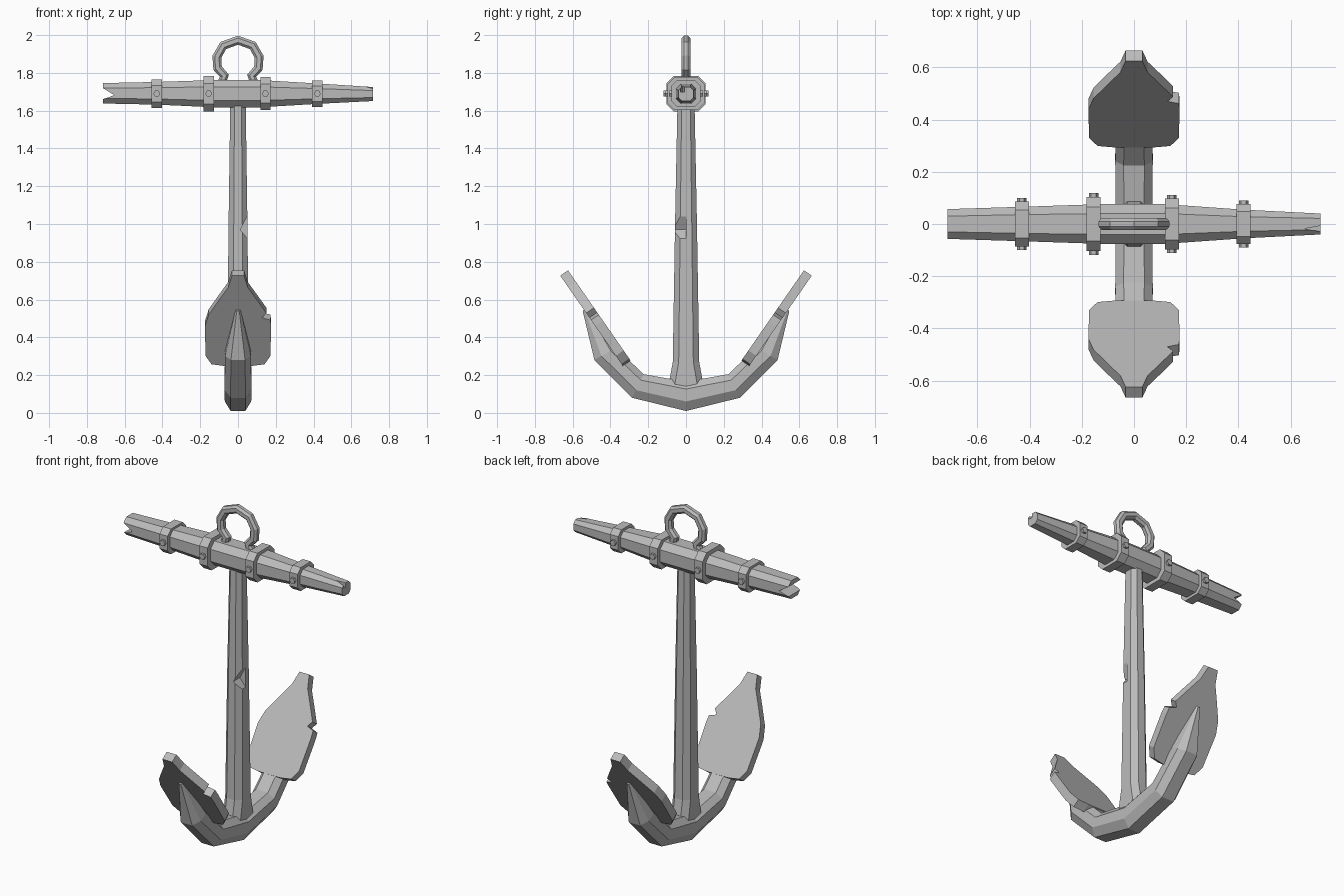
import bpy, bmesh, math
from mathutils import Vector

if "Cube" in bpy.data.objects:
    bpy.data.objects.remove(bpy.data.objects["Cube"])

iron = bpy.data.materials.new("iron grey")
iron.diffuse_color = (0.5, 0.5, 0.5, 1)
iron.use_nodes = True
iron.node_tree.nodes["Principled BSDF"].inputs["Base Color"].default_value = iron.diffuse_color


def finish(name, bm):
    bmesh.ops.recalc_face_normals(bm, faces=bm.faces)
    me = bpy.data.meshes.new(name)
    bm.to_mesh(me)
    bm.free()
    me.materials.append(iron)
    ob = bpy.data.objects.new(name, me)
    bpy.context.collection.objects.link(ob)
    return ob


def octagon(a, b, c=0.42):
    """Chamfered rectangle with half sizes a, b; c is the chamfer fraction."""
    d = c * min(a, b)
    return [(a, b - d), (a - d, b), (d - a, b), (-a, b - d),
            (-a, d - b), (d - a, -b), (a - d, -b), (a, d - b)]


def loft(name, rings, closed=False):
    bm = bmesh.new()
    vs = [[bm.verts.new(p) for p in r] for r in rings]
    n = len(vs[0])
    for i in range(len(vs) if closed else len(vs) - 1):
        r, s = vs[i], vs[(i + 1) % len(vs)]
        for k in range(n):
            bm.faces.new((r[k], r[(k + 1) % n], s[(k + 1) % n], s[k]))
    if not closed:
        bm.faces.new(vs[0])
        bm.faces.new(vs[-1])
    return finish(name, bm)


def cut(ob, name, points, axis, half, offset=0):
    """Remove a triangular prism, extruded along x, y or z."""
    rings = []
    for t in (offset - half, offset + half):
        ring = []
        for p in points:
            q = list(p)
            q.insert(axis, t)
            ring.append(q)
        rings.append(ring)
    cutter = loft(name, rings)
    cutter.hide_render = True
    cutter.display_type = 'WIRE'
    mod = ob.modifiers.new(name, 'BOOLEAN')
    mod.operation, mod.solver, mod.object = 'DIFFERENCE', 'EXACT', cutter


# Shank, flared at the foot
shank = loft("shank", [[(x, y, z) for x, y in octagon(a, b, 0.55)] for z, a, b in
             [(0.08, 0.058, 0.10), (0.17, 0.058, 0.088), (0.27, 0.057, 0.070),
              (1.0, 0.050, 0.058), (1.70, 0.040, 0.044)]])
cut(shank, "shank_chip_cutter", [(0.012, 0.97), (0.07, 0.90), (0.07, 1.08)], 1, 0.06, -0.06)

# Curved arms: outer and inner edge (y, z) plus half width, for the +y side
half = [((0.0, 0.01), (0.0, 0.165), 0.070),
        ((0.285, 0.08), (0.225, 0.205), 0.072),
        ((0.485, 0.28), (0.37, 0.345), 0.068),
        ((0.547, 0.54), (0.522, 0.56), 0.012)]
sections = [((-o[0], o[1]), (-i[0], i[1]), w) for o, i, w in half[:0:-1]] + half
rings = []
for o, i, w in sections:
    o, i = Vector((0, *o)), Vector((0, *i))
    mid, d = (o + i) / 2, (o - i) / 2
    rings.append([mid + Vector((u, 0, 0)) + d * v
                  for u, v in [(w, 0.35), (w * 0.55, 1), (-w * 0.55, 1), (-w, 0.35),
                               (-w, -0.5), (-w * 0.55, -1), (w * 0.55, -1), (w, -0.5)]])
loft("arms", rings)

# Flukes: heart-shaped plates, outline as (half width, distance along the plate)
side = [(0.075, 0.015), (0.14, 0.025), (0.172, 0.08), (0.175, 0.27), (0.155, 0.345),
        (0.10, 0.44), (0.052, 0.52), (0.032, 0.596)]
chipped = side[:4] + [(0.172, 0.31), (0.128, 0.325), (0.150, 0.355)] + side[5:]
outline = chipped + [(-w, t) for w, t in side[::-1]]
base, along = Vector((0, 0.285, 0.265)), Vector((0, 0.570, 0.822))
out = Vector((0, 0.041, -0.0285))
for label, s in (("back", 1), ("front", -1)):
    rings = []
    for k in (0, 1):
        ring = [base + Vector((w, 0, 0)) + along * t + out * k for w, t in outline]
        rings.append([(p.x, s * p.y, p.z) for p in ring])
    loft(label + "_fluke", rings)

# Stock: tapered beam across the top, thinner and lower on the right
stock = loft("stock", [[(x, y, zc + z) for y, z in octagon(hy, hz, 0.5)] for x, zc, hy, hz in
             [(-0.715, 1.692, 0.057, 0.054), (-0.43, 1.692, 0.066, 0.060),
              (-0.13, 1.690, 0.076, 0.072), (0.12, 1.690, 0.076, 0.072),
              (0.42, 1.690, 0.055, 0.054), (0.715, 1.688, 0.040, 0.037)]])
cut(stock, "left_split_cutter", [(-0.655, 1.682), (-0.74, 1.735), (-0.74, 1.652)], 1, 0.2)
cut(stock, "right_split_cutter", [(0.655, -0.018), (0.74, -0.002), (0.74, -0.034)], 2, 0.04, 1.74)

# Bands around the stock, with a hexagonal bolt front and back
for n, (x, hy, hz) in enumerate([(-0.43, 0.086, 0.075), (-0.155, 0.104, 0.094),
                                 (0.145, 0.098, 0.087), (0.42, 0.077, 0.070)], 1):
    inner, outer = octagon(hy - 0.03, hz - 0.03), octagon(hy, hz)
    w = 0.027
    loft(f"band_{n}", [[(x + dx, y, 1.69 + z) for y, z in prof] for dx, prof in
         [(-w, inner), (-w, outer), (w, outer), (w, inner)]], closed=True)
    for label, s in (("front", -1), ("back", 1)):
        hexagon = [(0.018 * math.cos(a * math.pi / 3), 0.018 * math.sin(a * math.pi / 3))
                   for a in range(6)]
        loft(f"{label}_bolt_{n}", [[(x + u, s * y, 1.69 + v) for u, v in hexagon]
                                   for y in (hy - 0.02, hy + 0.014)])

# Shackle: open horseshoe of thick rod
arc = [(0.088, 1.745), (0.072, 1.785), (0.108, 1.825), (0.112, 1.885), (0.078, 1.945)]
path = arc + [(0, 1.973)] + [(-x, z) for x, z in arc[::-1]]
pts = [Vector((x, 0, z)) for x, z in path]
rings = []
for i, p in enumerate(pts):
    t = (pts[min(i + 1, len(pts) - 1)] - pts[max(i - 1, 0)]).normalized()
    side_dir = t.cross(Vector((0, 1, 0)))
    rings.append([p + side_dir * u + Vector((0, v, 0)) for u, v in octagon(0.024, 0.023, 0.55)])
loft("shackle", rings)
